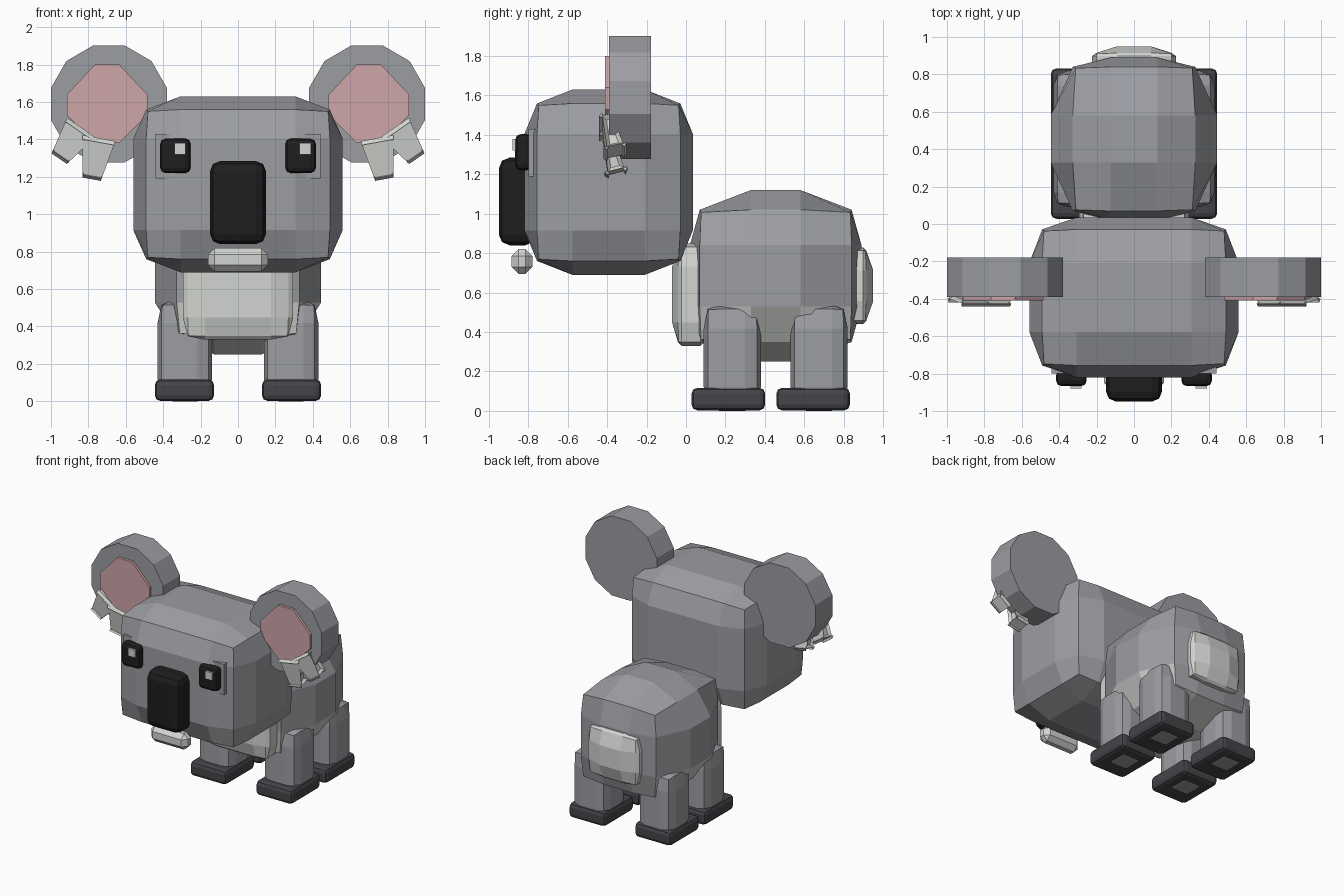
import bpy, bmesh, math
from mathutils import Vector, Matrix

if "Cube" in bpy.data.objects:
    bpy.data.objects.remove(bpy.data.objects["Cube"])


def material(name, r, g, b):
    m = bpy.data.materials.new(name)
    m.use_nodes = True
    m.diffuse_color = (r, g, b, 1)
    m.node_tree.nodes["Principled BSDF"].inputs["Base Color"].default_value = (r, g, b, 1)
    return m


GREY = material("grey fur", 0.335, 0.34, 0.365)
LIGHT = material("pale fur", 0.64, 0.66, 0.63)
PINK = material("ear pink", 0.62, 0.38, 0.395)
BLACK = material("nose black", 0.013, 0.013, 0.014)
DARK = material("paw charcoal", 0.06, 0.057, 0.066)


def finish(bm, name, *mats):
    bmesh.ops.recalc_face_normals(bm, faces=bm.faces)
    mesh = bpy.data.meshes.new(name)
    bm.to_mesh(mesh)
    bm.free()
    for m in mats:
        mesh.materials.append(m)
    obj = bpy.data.objects.new(name, mesh)
    bpy.context.collection.objects.link(obj)
    return obj


def box(name, lo, hi, mat, bevel=0.0, segments=1):
    """Box between two corners, with bevelled edges."""
    lo, hi = Vector(lo), Vector(hi)
    bm = bmesh.new()
    bmesh.ops.create_cube(bm, size=1)
    for v in bm.verts:
        v.co = (lo + hi) / 2 + v.co * (hi - lo)
    if bevel:
        bmesh.ops.bevel(bm, geom=bm.edges[:], offset=bevel, segments=segments,
                        profile=0.5, affect='EDGES')
    return finish(bm, name, mat)


def bulge(name, lo, hi, inner, corner, *mats, pale_below=None):
    """Rounded block: a cube of 3 x 3 faces per side, edges and corners pulled in."""
    lo, hi = Vector(lo), Vector(hi)
    bm = bmesh.new()
    bmesh.ops.create_cube(bm, size=2)
    bmesh.ops.subdivide_edges(bm, edges=bm.edges[:], cuts=2, use_grid_fill=True)
    for v in bm.verts:
        outer = [abs(c) > 0.9 for c in v.co]
        blend = {1: 1.0, 2: 0.12, 3: 0.0}[sum(outer)]
        for a in range(3):
            size = corner[a] + (1 - corner[a]) * blend if outer[a] else inner[a]
            v.co[a] = (lo[a] + hi[a]) / 2 + math.copysign(size, v.co[a]) * (hi[a] - lo[a]) / 2
    if pale_below is not None:
        # Pale belly, leaving the rump grey
        bm.normal_update()
        for f in bm.faces:
            pale = f.calc_center_median().z < pale_below and f.normal.y < 0.6
            f.material_index = int(pale)
    return finish(bm, name, *mats)


def plate(name, outline, y0, y1, mat):
    """Flat outline in x, z extruded from y0 to y1."""
    bm = bmesh.new()
    face = bm.faces.new([bm.verts.new((x, y0, z)) for x, z in outline])
    solid = bmesh.ops.extrude_face_region(bm, geom=[face])
    moved = [g for g in solid["geom"] if isinstance(g, bmesh.types.BMVert)]
    bmesh.ops.translate(bm, verts=moved, vec=(0, y1 - y0, 0))
    return finish(bm, name, mat)


def tuft(name, root, tip, mat):
    """Hair tuft: wide and thin at the root, narrow and thick at the tip."""
    root, tip = Vector(root), Vector(tip)
    axis = (tip - root).normalized()
    side = axis.cross(Vector((0, 1, 0))).normalized()
    frame = Matrix((side, side.cross(axis) * -1, axis)).transposed()
    bm = bmesh.new()
    bmesh.ops.create_cube(bm, size=1)
    for v in bm.verts:
        width, depth = (0.07, 0.085) if v.co.z > 0 else (0.135, 0.05)
        local = Vector((v.co.x * width, v.co.y * depth, (v.co.z + 0.5) * (tip - root).length))
        v.co = root + frame @ local
    bmesh.ops.bevel(bm, geom=bm.edges[:], offset=0.018, segments=1, affect='EDGES')
    return finish(bm, name, mat)


def span(side, a, b):
    return sorted((side * a, side * b))


# Body, chest and tail
bulge("body", (-0.445, 0.02, 0.25), (0.445, 0.89, 1.12),
      (0.28, 0.29, 0.36), (0.70, 0.87, 0.74), GREY, LIGHT, pale_below=0.5)
bulge("chest", (-0.295, -0.07, 0.33), (0.295, 0.12, 0.85),
      (0.6, 0.5, 0.55), (0.9, 0.65, 0.92), LIGHT)
bulge("tail", (-0.225, 0.74, 0.44), (0.225, 0.95, 0.83),
      (0.4, 0.5, 0.4), (0.88, 0.62, 0.9), LIGHT)

# Head
bulge("head", (-0.56, -0.82, 0.69), (0.56, 0.035, 1.63),
      (0.55, 0.43, 0.52), (0.86, 0.83, 0.83), GREY)
box("nose", (-0.15, -0.95, 0.84), (0.15, -0.76, 1.285), BLACK, 0.055, 2)
box("chin", (-0.16, -0.885, 0.695), (0.16, -0.78, 0.82), LIGHT, 0.035)

for side, label in ((1, "left"), (-1, "right")):
    # Legs and paws
    for place, y, paw_y in (("front", 0.235, 0.215), ("back", 0.675, 0.645)):
        x0, x1 = span(side, 0.138, 0.43)
        bulge(f"{place}_{label}_leg", (x0, y - 0.145, 0), (x1, y + 0.145, 0.54),
              (0.45, 0.45, 0.55), (0.84, 0.84, 0.9), GREY)
        x0, x1 = span(side, 0.128, 0.445)
        box(f"{place}_{label}_paw", (x0, paw_y - 0.187, 0.002), (x1, paw_y + 0.187, 0.117),
            DARK, 0.03, 2)

    # Eyes with brow pads; both glints sit towards the left
    x0, x1 = span(side, 0.22, 0.44)
    box(f"{label}_brow", (x0, -0.80, 1.19), (x1, -0.68, 1.43), GREY)
    x0, x1 = span(side, 0.253, 0.417)
    box(f"{label}_eye", (x0, -0.867, 1.22), (x1, -0.78, 1.405), BLACK, 0.03, 2)
    glint = side * 0.335 + 0.025
    box(f"{label}_eye_glint", (glint - 0.03, -0.88, 1.32), (glint + 0.03, -0.84, 1.38), LIGHT)

    # Ears
    cx, cz = side * 0.69, 1.59
    ring = [math.radians(15 + 30 * i) for i in range(12)]
    plate(f"{label}_ear", [(cx + 0.322 * math.cos(a), cz + 0.324 * math.sin(a))
                           for a in ring], -0.39, -0.178, GREY)
    octagon = [(0.215, 0.05), (0.065, 0.21), (-0.065, 0.21), (-0.215, 0.05),
               (-0.215, -0.06), (-0.065, -0.21), (0.065, -0.21), (0.215, -0.06)]
    plate(f"{label}_inner_ear", [(side * 0.70 + x, cz + z) for x, z in octagon],
          -0.41, -0.385, PINK)
    tuft(f"{label}_outer_tuft", (side * 0.847, -0.40, 1.455), (side * 0.94, -0.36, 1.32), LIGHT)
    tuft(f"{label}_inner_tuft", (side * 0.745, -0.40, 1.395), (side * 0.778, -0.355, 1.215), LIGHT)
